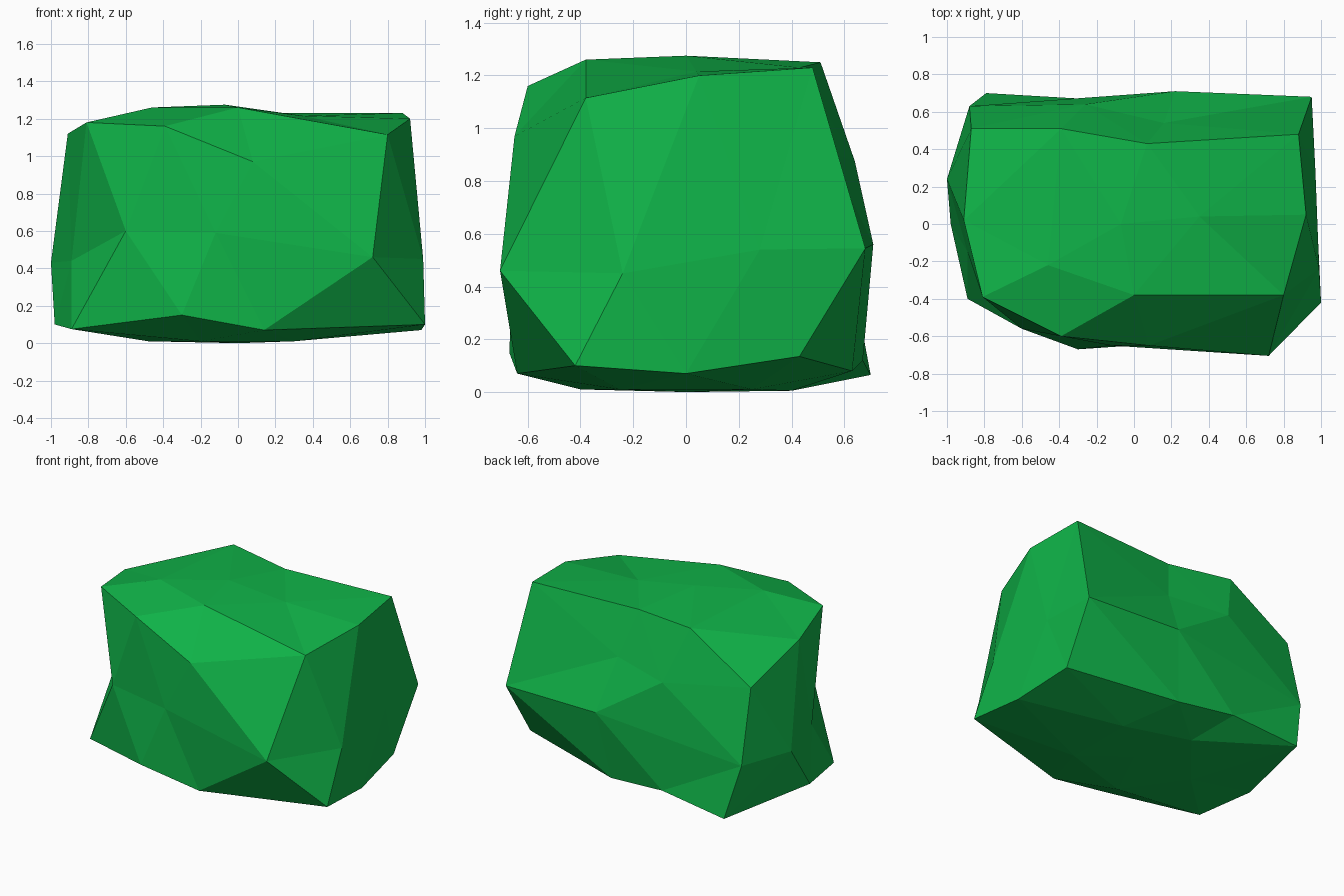
import bpy, bmesh, math

# Rock: a low-poly ball whose rings of points are pushed into a lopsided block.
# Each ring runs anticlockwise from +x, listed from the top down.
RINGS = [
    # crown
    (0.95, 1.10, [(-0.07, 0.0, 1.275)]),
    (0.70, 0.95, [(0.35, 0.04, 1.215), (0.07, 0.43, 1.23), (-0.39, 0.51, 1.25),
                  (-0.46, -0.22, 1.26), (0.0, -0.38, 1.26)]),
    # shoulder
    (0.30, 0.70, [(0.92, 0.05, 1.20), (0.88, 0.48, 1.23), (0.16, 0.54, 0.91),
                  (-0.26, 0.64, 0.875), (-0.87, 0.51, 0.95), (-0.91, 0.02, 1.12),
                  (-0.81, -0.39, 1.18), (-0.39, -0.60, 1.16), (0.08, -0.65, 0.97),
                  (0.80, -0.38, 1.115)]),
    # waist
    (-0.2, 0.2, [(0.97, 0.28, 0.54), (0.95, 0.68, 0.545), (0.22, 0.71, 0.56),
                 (-0.88, 0.63, 0.44), (-1.0, 0.24, 0.43), (-0.89, -0.15, 0.44),
                 (-0.60, -0.56, 0.60), (-0.12, -0.65, 0.59), (0.72, -0.705, 0.46),
                 (0.99, -0.24, 0.45)]),
    # foot
    (-0.7, -0.3, [(0.98, 0.0, 0.07), (0.93, 0.43, 0.135), (0.15, 0.63, 0.08),
                  (-0.28, 0.67, 0.12), (-0.79, 0.70, 0.065), (-0.98, 0.0, 0.10),
                  (-0.89, -0.40, 0.075), (-0.30, -0.67, 0.15), (0.14, -0.64, 0.07),
                  (1.0, -0.42, 0.10)]),
    # underside
    (-0.95, -0.70, [(0.30, 0.25, 0.01), (-0.15, 0.40, 0.005), (-0.48, 0.0, 0.01),
                    (-0.20, -0.40, 0.01), (0.30, -0.25, 0.01)]),
    (-1.10, -0.95, [(0.0, 0.0, 0.0)]),
]


def angle(v):
    return (math.atan2(v.co.y, v.co.x) + 0.1) % math.tau


bm = bmesh.new()
bmesh.ops.create_icosphere(bm, subdivisions=2, radius=1)
rings = [sorted((v for v in bm.verts if lo < v.co.z < hi), key=angle)
         for lo, hi, _ in RINGS]
for ring, (_, _, points) in zip(rings, RINGS):
    for v, p in zip(ring, points):
        v.co = p
bmesh.ops.recalc_face_normals(bm, faces=bm.faces[:])

mesh = bpy.data.meshes.new("rock")
bm.to_mesh(mesh)
bm.free()

green = bpy.data.materials.new("green")
green.diffuse_color = (0.005, 0.45, 0.065, 1)
mesh.materials.append(green)
rock = bpy.data.objects.new("rock", mesh)
bpy.context.collection.objects.link(rock)
